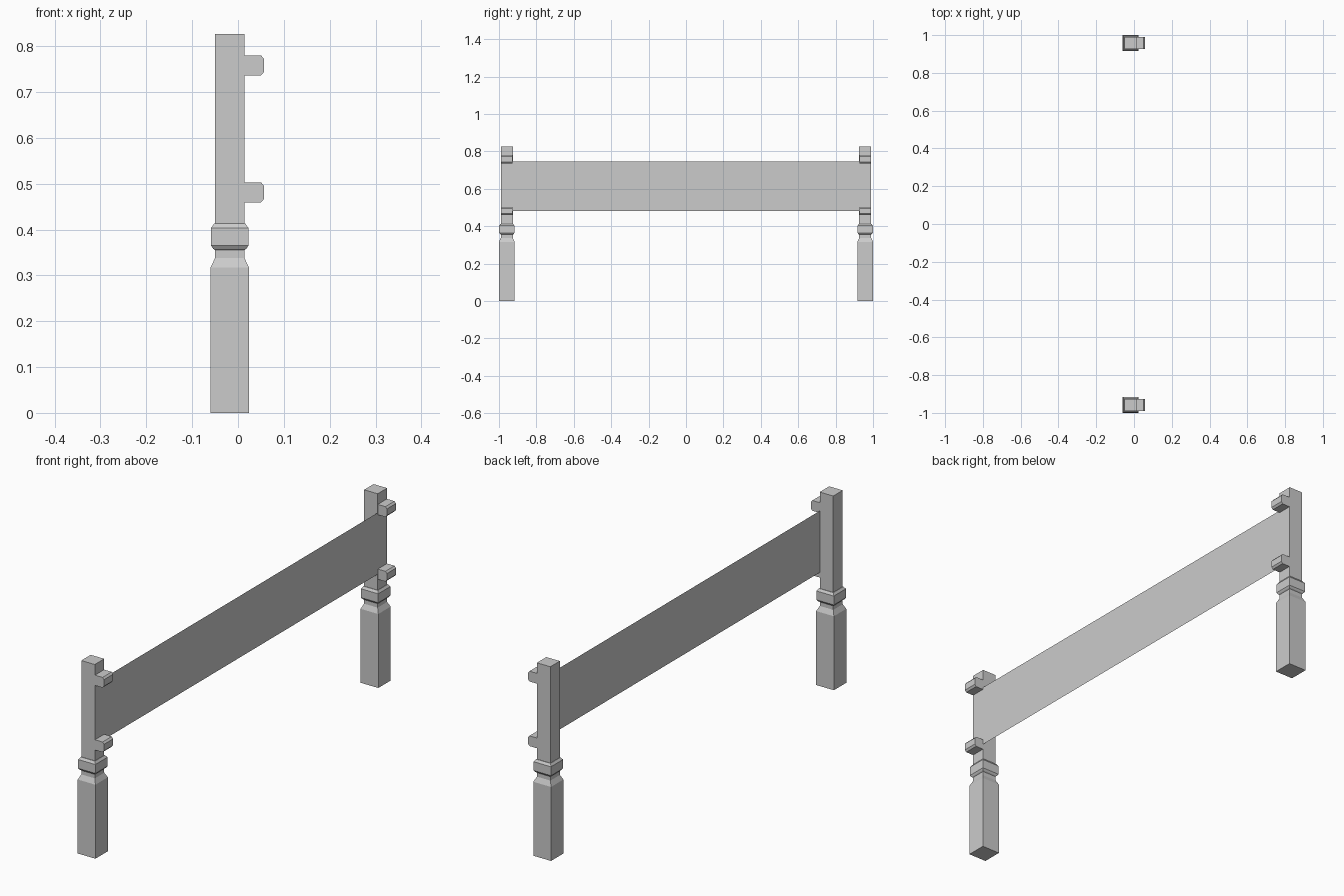
import bpy, bmesh

if "Cube" in bpy.data.objects:
    bpy.data.objects.remove(bpy.data.objects["Cube"])

CX, CY = -0.018, 0.958      # post axis
FACE = 0.0135               # front (+x) face of the upper posts


def finish(bm, name):
    bmesh.ops.recalc_face_normals(bm, faces=bm.faces)
    me = bpy.data.meshes.new(name)
    bm.to_mesh(me)
    bm.free()
    ob = bpy.data.objects.new(name, me)
    bpy.context.collection.objects.link(ob)
    return ob


def loft(name, rings):
    """Closed solid through a list of equally sized point rings."""
    bm = bmesh.new()
    loops = [[bm.verts.new(p) for p in ring] for ring in rings]
    n = len(loops[0])
    for a, b in zip(loops, loops[1:]):
        for i in range(n):
            j = (i + 1) % n
            bm.faces.new((a[i], a[j], b[j], b[i]))
    bm.faces.new(loops[0])
    bm.faces.new(loops[-1])
    return finish(bm, name)


# Square-turned post profile: (half width, height)
POST = [(0.042, 0), (0.042, 0.317), (0.032, 0.338), (0.032, 0.355),
        (0.036, 0.358), (0.041, 0.365), (0.041, 0.403), (0.034, 0.413),
        (0.032, 0.413), (0.032, 0.826)]
# Peg side outline: (x, height above peg bottom)
PEG = [(FACE - 0.005, 0), (0.05, 0), (0.057, 0.008),
       (0.057, 0.036), (0.05, 0.044), (FACE - 0.005, 0.044)]

for side, sy in (("left", -1), ("right", 1)):
    y = sy * CY
    # Leg post
    loft(side + "_post", [[(CX + r * a, y + r * b, z)
                           for a, b in ((-1, -1), (1, -1), (1, 1), (-1, 1))]
                          for r, z in POST])
    # Two projecting pegs
    for level, z0 in (("lower", 0.459), ("upper", 0.736)):
        loft(f"{side}_{level}_peg", [[(px, y + dy, z0 + pz) for px, pz in PEG]
                                     for dy in (-0.031, 0.031)])

# Thin sheet panel across the post faces
bm = bmesh.new()
bm.faces.new([bm.verts.new((FACE + 0.0007, y, z)) for y, z in
              ((-0.988, 0.481), (0.988, 0.481), (0.988, 0.745), (-0.988, 0.745))])
finish(bm, "panel")
